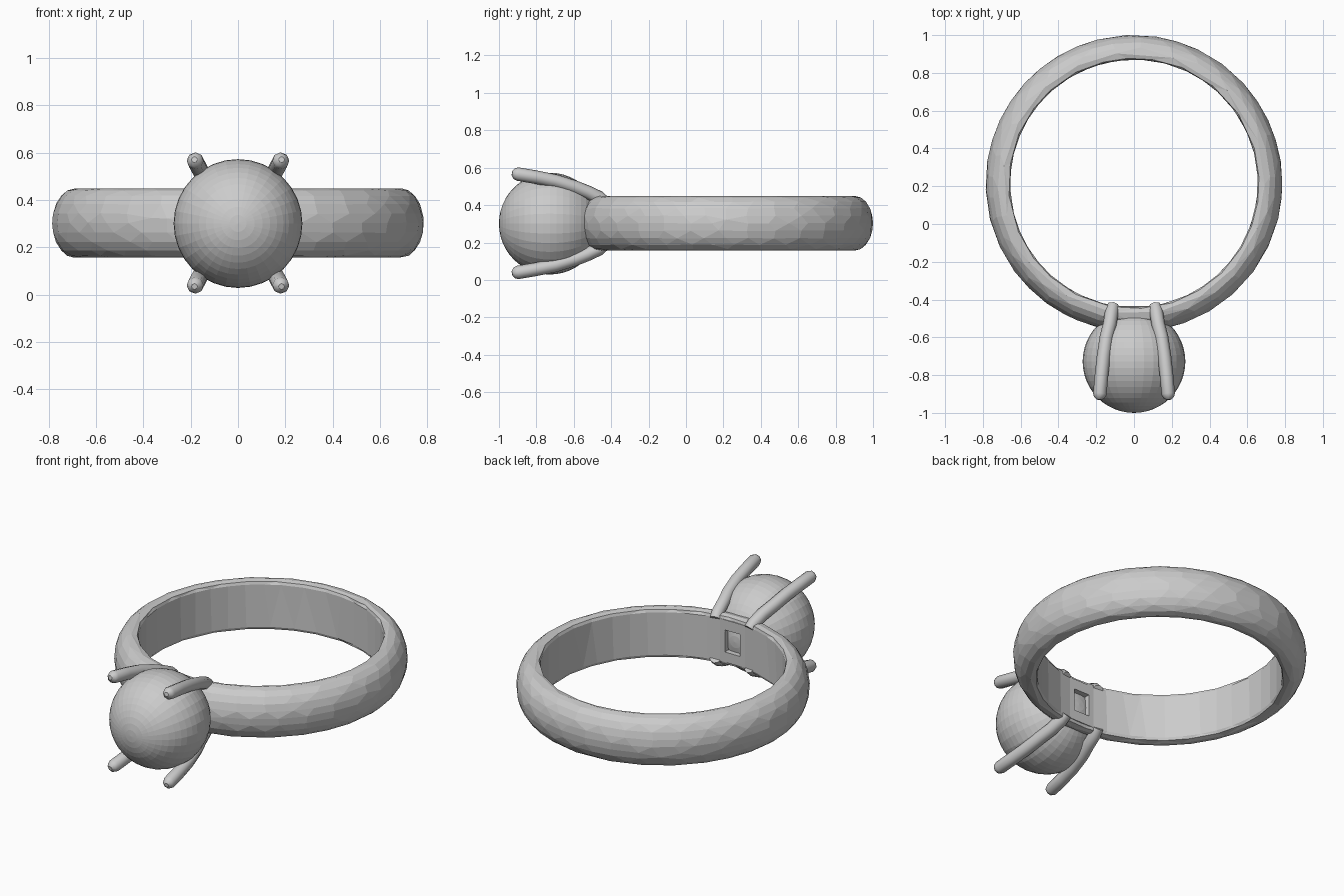
import bpy, bmesh, math
from mathutils import Matrix

if "Cube" in bpy.data.objects:
    bpy.data.objects.remove(bpy.data.objects["Cube"])

ZC = 0.303          # mid height of the band
RING_Y = 0.215      # band centre


def add_mesh(name, bm):
    bmesh.ops.recalc_face_normals(bm, faces=bm.faces)
    me = bpy.data.meshes.new(name)
    bm.to_mesh(me)
    bm.free()
    ob = bpy.data.objects.new(name, me)
    bpy.context.collection.objects.link(ob)
    return ob


def box(name, loc, size):
    bm = bmesh.new()
    bmesh.ops.create_cube(bm, size=1.0)
    bmesh.ops.scale(bm, vec=size, verts=bm.verts)
    bmesh.ops.translate(bm, vec=loc, verts=bm.verts)
    return add_mesh(name, bm)


# Band: D-shaped profile (radius, height) swept round the finger hole
half = [(0.655, 0.125), (0.662, 0.14), (0.69, 0.146), (0.72, 0.138),
        (0.747, 0.115), (0.769, 0.08), (0.781, 0.04)]
profile = half + [(0.785, 0.0)] + [(r, -z) for r, z in reversed(half)]
bm = bmesh.new()
N = 64
rings = []
for i in range(N):
    a = 2 * math.pi * i / N
    rings.append([bm.verts.new((r * math.cos(a), RING_Y + r * math.sin(a), ZC + z))
                  for r, z in profile])
P = len(profile)
for i in range(N):
    p, q = rings[i], rings[(i + 1) % N]
    for j in range(P):
        k = (j + 1) % P
        bm.faces.new((p[j], q[j], q[k], p[k]))
band = add_mesh("band", bm)

# Square window through the band behind the pearl
cutter = box("window_cutter", (0, -0.5, ZC), (0.10, 0.3, 0.13))
cutter.hide_render = True
cutter.hide_viewport = True
cut = band.modifiers.new("window", 'BOOLEAN')
cut.operation = 'DIFFERENCE'
cut.solver = 'EXACT'
cut.object = cutter
# Irregular facets of the worn-looking band surface
dec = band.modifiers.new("facets", 'DECIMATE')
dec.ratio = 0.5

# Pearl with its pole facing the front
bm = bmesh.new()
bmesh.ops.create_uvsphere(bm, u_segments=32, v_segments=24, radius=0.272)
bmesh.ops.rotate(bm, cent=(0, 0, 0), matrix=Matrix.Rotation(math.pi / 2, 3, 'X'),
                 verts=bm.verts)
bmesh.ops.translate(bm, vec=(0, -0.728, ZC - 0.002), verts=bm.verts)
add_mesh("pearl", bm)

# Setting frame around the window, inside the band
for s, side in ((-1, "left"), (1, "right")):
    box("frame_" + side, (s * 0.075, -0.462, ZC), (0.05, 0.056, 0.25))
for s, side in ((-1, "lower"), (1, "upper")):
    box("frame_" + side, (0, -0.462, ZC + s * 0.095), (0.2, 0.056, 0.06))

# Four curved prongs: x, y, height from the middle, radius factor
path = [(0.112, -0.436, 0.112, 0.95), (0.118, -0.465, 0.138, 1),
        (0.128, -0.53, 0.168, 1), (0.146, -0.60, 0.195, 1),
        (0.161, -0.70, 0.226, 1), (0.172, -0.80, 0.246, 1),
        (0.181, -0.90, 0.263, 1), (0.183, -0.918, 0.266, 0.8),
        (0.184, -0.93, 0.268, 0.35)]
for sx, nx in ((-1, "left"), (1, "right")):
    for sz, nz in ((-1, "lower"), (1, "upper")):
        cu = bpy.data.curves.new("prong", 'CURVE')
        cu.dimensions = '3D'
        cu.bevel_depth = 0.036
        cu.bevel_resolution = 2
        cu.use_fill_caps = True
        sp = cu.splines.new('POLY')
        sp.points.add(len(path) - 1)
        for pt, (x, y, z, r) in zip(sp.points, path):
            pt.co = (sx * x, y, ZC + sz * z, 1)
            pt.radius = r
        ob = bpy.data.objects.new(f"prong_{nz}_{nx}", cu)
        bpy.context.collection.objects.link(ob)
